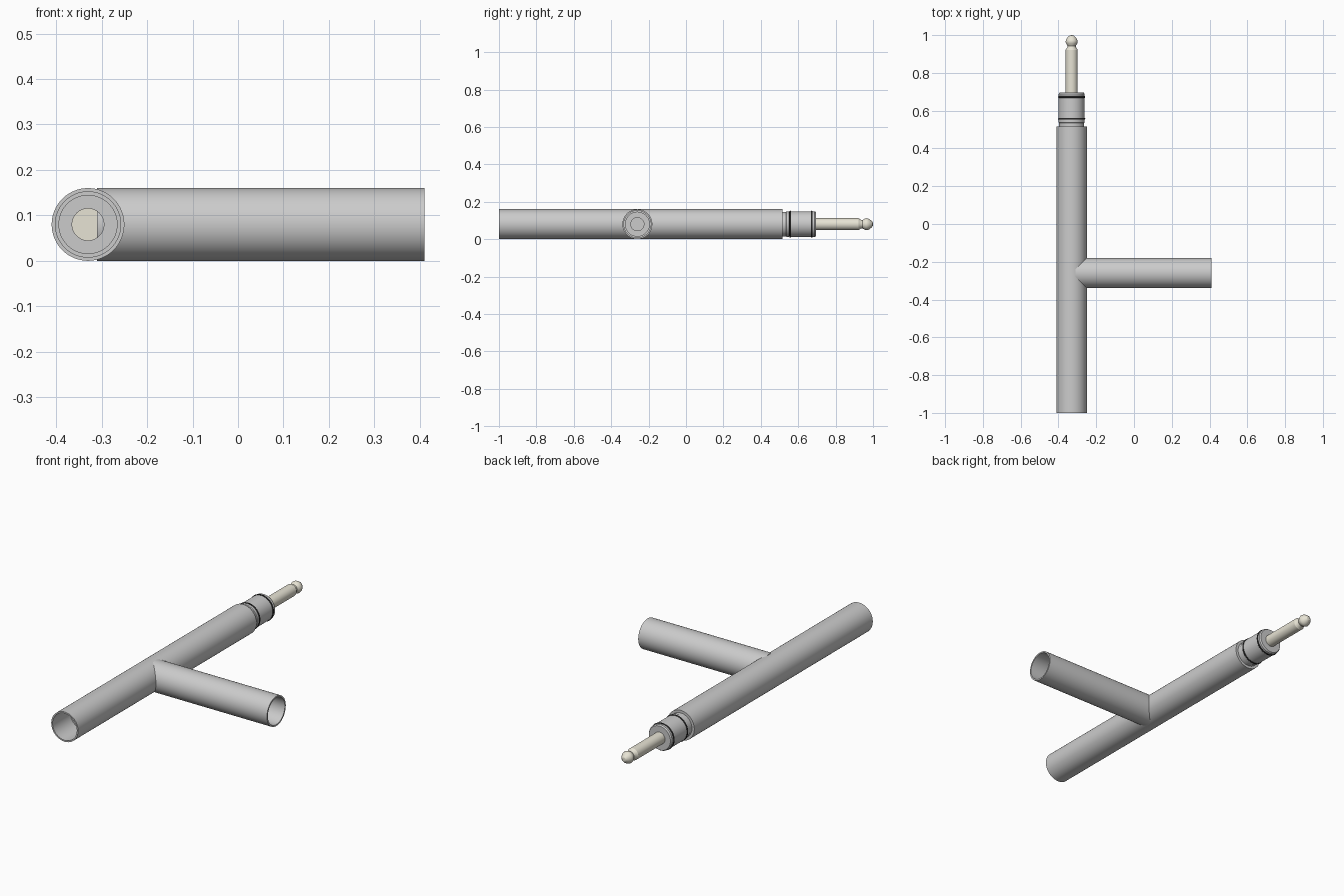
import bpy, bmesh, math
from mathutils import Matrix

if "Cube" in bpy.data.objects:
    bpy.data.objects.remove(bpy.data.objects["Cube"])

AX, AZ, BY = -0.33, 0.08, -0.26   # main axis x, axis height, branch axis y
ALONG_Y = Matrix.Translation((AX, 0, AZ)) @ Matrix.Rotation(-math.pi / 2, 4, 'X')
ALONG_X = Matrix.Translation((0, BY, AZ)) @ Matrix.Rotation(math.pi / 2, 4, 'Y')


def material(name, color):
    m = bpy.data.materials.new(name)
    m.diffuse_color = (*color, 1)
    m.use_nodes = True
    m.node_tree.nodes["Principled BSDF"].inputs["Base Color"].default_value = m.diffuse_color
    return m


def lathe(name, profile, frame, mat=None, closed=False, seg=64):
    """Revolve (radius, position) points around the frame's z axis."""
    bm = bmesh.new()
    rings = []
    for r, t in profile:
        if r == 0:
            rings.append([bm.verts.new((0, 0, t))] * seg)
        else:
            rings.append([bm.verts.new((r * math.cos(2 * math.pi * i / seg),
                                        r * math.sin(2 * math.pi * i / seg), t))
                          for i in range(seg)])
    pairs = list(zip(rings, rings[1:]))
    if closed:
        pairs.append((rings[-1], rings[0]))
    for a, b in pairs:
        for i in range(seg):
            j = (i + 1) % seg
            bm.faces.new(dict.fromkeys((a[i], a[j], b[j], b[i])))
    bmesh.ops.recalc_face_normals(bm, faces=bm.faces)
    me = bpy.data.meshes.new(name)
    bm.to_mesh(me)
    bm.free()
    ob = bpy.data.objects.new(name, me)
    bpy.context.collection.objects.link(ob)
    ob.matrix_world = frame
    if mat:
        me.materials.append(mat)
    bpy.context.view_layer.objects.active = ob
    ob.select_set(True)
    bpy.ops.object.shade_smooth_by_angle(angle=math.radians(30))
    ob.select_set(False)
    return ob


def socket(end, s):
    """Stepped socket profile going inward from an open end; s is the inward direction."""
    return [(0.080, end), (0.072, end), (0.072, end + s * 0.15),
            (0.064, end + s * 0.15), (0.064, end + s * 0.19), (0.035, end + s * 0.19)]


cream = material("plug_cream", (0.80, 0.77, 0.66))
black = material("seal_black", (0.02, 0.02, 0.02))

# Main pipe with a front socket and a bore reaching back to the plug
lathe("main_pipe", socket(-1, 1) + [(0.035, 0.515), (0.080, 0.515)], ALONG_Y, closed=True)

# Side branch with the same socket, blind bore and closed inner end
lathe("side_branch", socket(0.41, -1) + [(0.035, -0.25), (0, -0.25)], ALONG_X)
lathe("branch_shell", [(0.080, 0.41), (0.080, -0.31), (0, -0.31)], ALONG_X)

# Connector body with neck, seal grooves and chamfered end
lathe("connector", [(0.035, 0.50), (0.066, 0.50), (0.066, 0.535), (0.069, 0.538),
                    (0.069, 0.552), (0.066, 0.552), (0.066, 0.562), (0.069, 0.562),
                    (0.069, 0.667), (0.066, 0.667), (0.066, 0.677), (0.069, 0.677),
                    (0.069, 0.688), (0.064, 0.695), (0.031, 0.695)], ALONG_Y)

# Black sealing rings
for n, y in (("inner", 0.557), ("outer", 0.672)):
    lathe(f"seal_ring_{n}", [(0.067 + 0.005 * math.cos(a * math.pi / 6),
                              y + 0.005 * math.sin(a * math.pi / 6)) for a in range(12)],
          ALONG_Y, black, closed=True)

# Jack plug pin with waisted neck and rounded tip
lathe("plug_pin", [(0, 0.49), (0.035, 0.49), (0.035, 0.68), (0.032, 0.68), (0.032, 0.922),
                   (0.023, 0.936), (0.022, 0.943), (0.029, 0.955), (0.032, 0.964),
                   (0.031, 0.972), (0.026, 0.982), (0.019, 0.991), (0.011, 0.998),
                   (0, 1.0)], ALONG_Y, cream)
